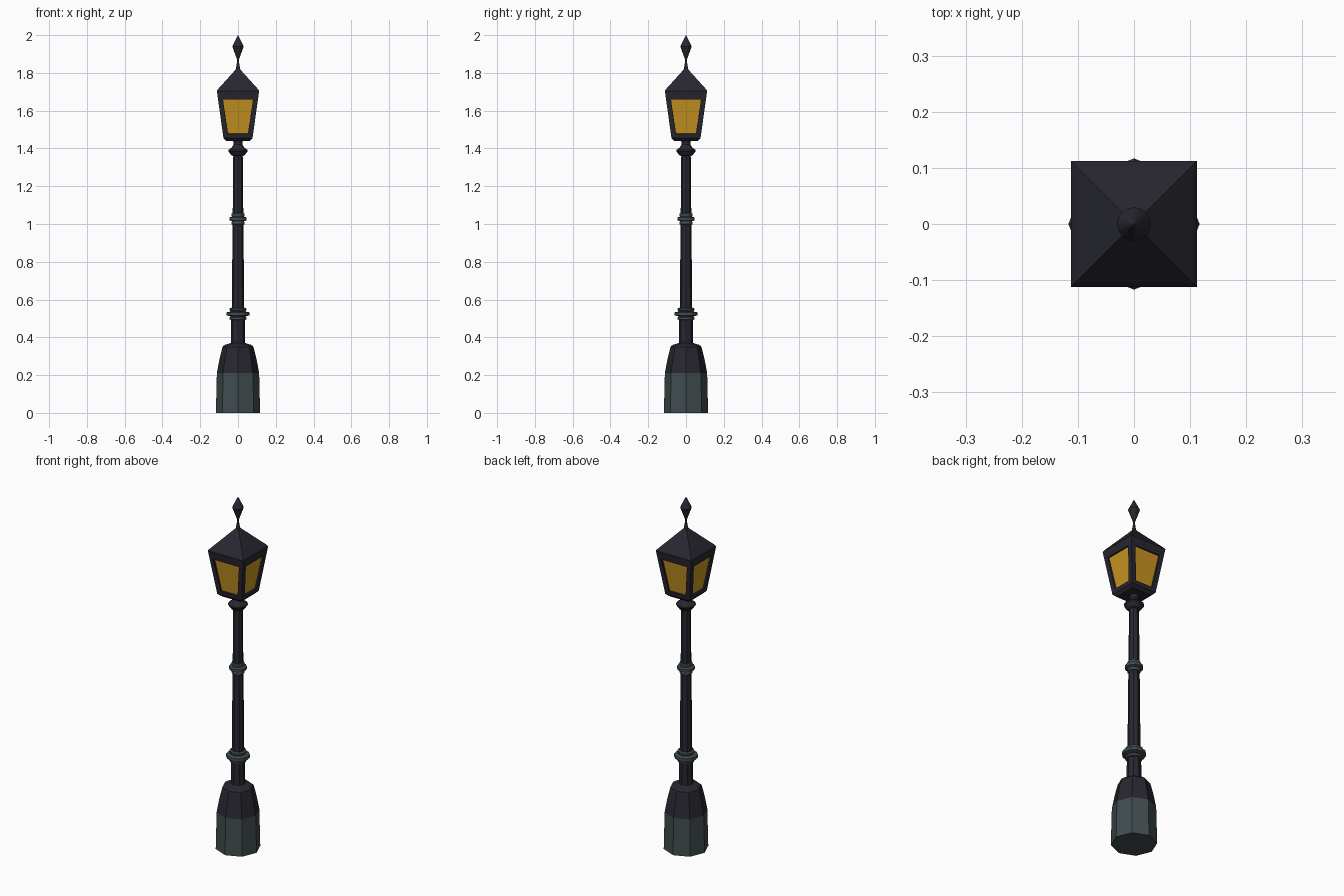
import bpy, bmesh, math
from mathutils import Matrix, Vector

if "Cube" in bpy.data.objects:
    bpy.data.objects.remove(bpy.data.objects["Cube"])


def material(name, rgb):
    m = bpy.data.materials.new(name)
    m.diffuse_color = (*rgb, 1)
    m.use_nodes = True
    m.node_tree.nodes["Principled BSDF"].inputs["Base Color"].default_value = m.diffuse_color
    return m


IRON = material("dark iron", (0.021, 0.020, 0.030))
STONE = material("grey green metal", (0.052, 0.071, 0.076))
GLASS = material("amber glass", (0.58, 0.30, 0.015))


def finish(name, bm, *mats):
    bmesh.ops.remove_doubles(bm, verts=bm.verts, dist=1e-5)
    bmesh.ops.recalc_face_normals(bm, faces=bm.faces)
    me = bpy.data.meshes.new(name)
    bm.to_mesh(me)
    bm.free()
    for m in mats:
        me.materials.append(m)
    ob = bpy.data.objects.new(name, me)
    bpy.context.collection.objects.link(ob)
    return ob


def lathe(name, profile, sides, mat, turn=0.0):
    """Stack rings of (radius, z) and cap both ends."""
    bm = bmesh.new()
    rings = []
    for r, z in profile:
        rings.append([bm.verts.new((r * math.cos(turn + math.tau * i / sides),
                                    r * math.sin(turn + math.tau * i / sides), z))
                      for i in range(sides)])
    for a, b in zip(rings, rings[1:]):
        for i in range(sides):
            j = (i + 1) % sides
            bm.faces.new((a[i], a[j], b[j], b[i]))
    bm.faces.new(rings[0][::-1])
    bm.faces.new(rings[-1])
    return finish(name, bm, mat)


# Octagonal base and plinth
lathe("base", [(.117, 0), (.112, .21)], 8, STONE)
lathe("plinth", [(.112, .21), (.097, .29), (.082, .35), (.07, .36), (.038, .37)], 8, IRON)

# Tapered pole
lathe("pole", [(.038, .36), (.036, .50), (.033, .55), (.025, 1.37)], 8, IRON)


# Decorative rings: a wide band between two narrow ones
def ring(name, z, h, inner, narrow, wide):
    steps = [(inner, -1), (narrow, -.9), (narrow, -.6), (inner + .004, -.4),
             (wide, -.25), (wide, .25), (inner + .004, .4), (narrow, .6),
             (narrow, .9), (inner, 1)]
    lathe(name, [(r, z + t * h) for r, t in steps], 12, STONE)


ring("lower_ring", .524, .033, .034, .044, .061)
ring("upper_ring", 1.027, .031, .028, .034, .046)

# Collar under the lantern
lathe("collar", [(.025, 1.36), (.036, 1.365), (.051, 1.385), (.051, 1.392), (.034, 1.405),
                 (.023, 1.42), (.023, 1.435), (.03, 1.445)], 12, IRON)

# Lantern body: four sloped sides, each with a recessed pane
Z0, Z1, H0, H1 = 1.455, 1.705, .077, .112
slope = (H1 - H0) / (Z1 - Z0)
normal = Vector((0, -1, -slope)).normalized()


def on_side(x, z):
    return Vector((x, -(H0 + (z - Z0) * slope), z))


bm = bmesh.new()
for k in range(4):
    rot = Matrix.Rotation(k * math.pi / 2, 3, 'Z')
    outer = [on_side(-H0, Z0), on_side(H0, Z0), on_side(H1, Z1), on_side(-H1, Z1)]
    inner = [on_side(-.053, 1.477), on_side(.053, 1.477), on_side(.08, 1.66), on_side(-.08, 1.66)]
    pane = [p - normal * .01 for p in inner]
    o, n, p = [[bm.verts.new(rot @ v) for v in pts] for pts in (outer, inner, pane)]
    for i in range(4):
        j = (i + 1) % 4
        bm.faces.new((o[i], o[j], n[j], n[i]))
        bm.faces.new((n[i], n[j], p[j], p[i]))
    bm.faces.new(p).material_index = 1
finish("lantern", bm, IRON, GLASS)

# Square lantern floor and roof
R2 = math.sqrt(2)
lathe("lantern_floor", [(.062 * R2, 1.44), (H0 * R2, Z0)], 4, IRON, math.pi / 4)
lathe("roof", [(H1 * R2, Z1), (.105 * R2, 1.715), (.01 * R2, 1.82), (.006 * R2, 1.825)],
      4, IRON, math.pi / 4)

# Spike and diamond finial
lathe("finial", [(.013, 1.815), (.008, 1.84), (.004, 1.868), (.03, 1.94), (.0005, 2.0)],
      16, IRON)
